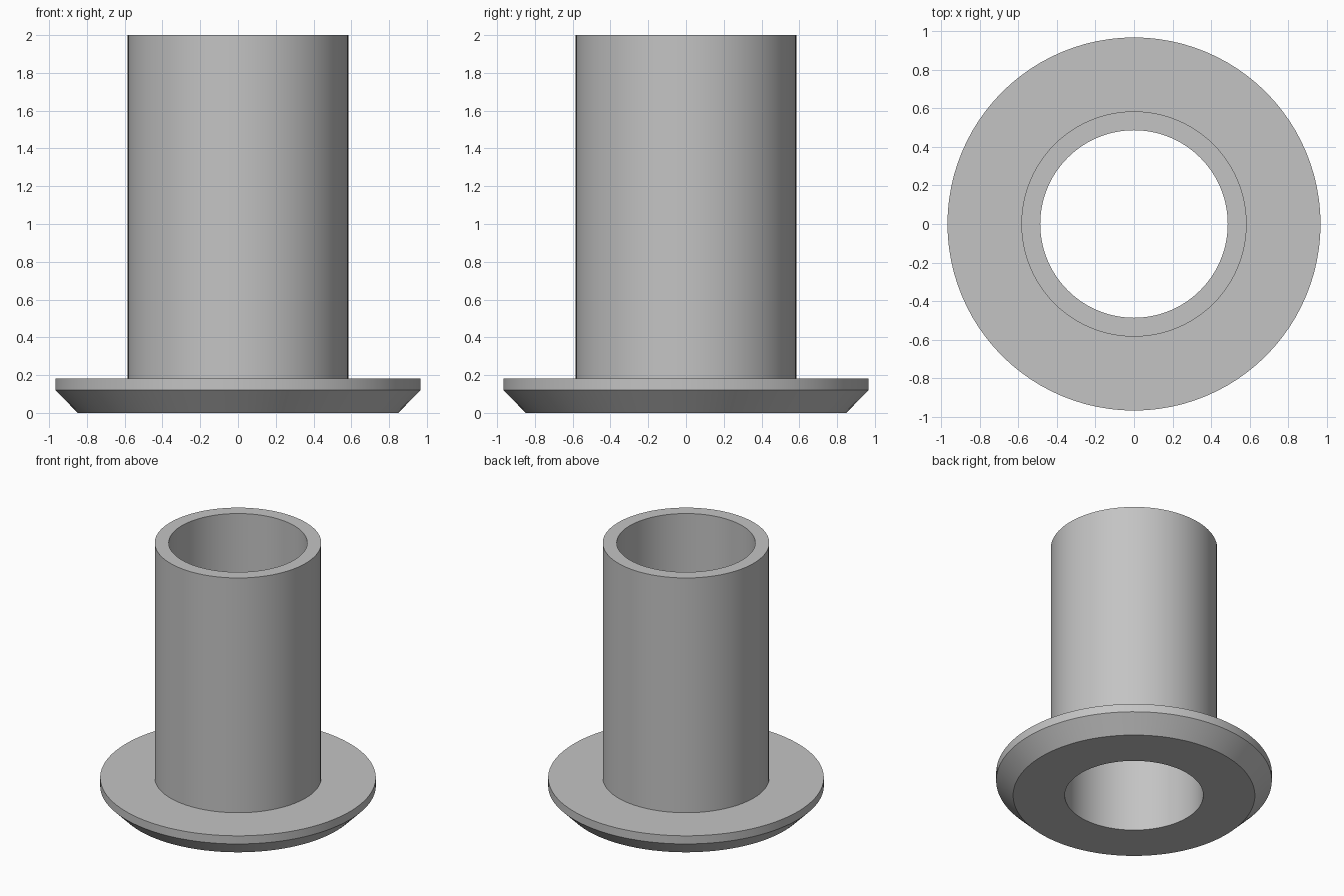
import bpy
import bmesh
import math

cube = bpy.data.objects.get("Cube")
if cube:
    bpy.data.objects.remove(cube, do_unlink=True)

SEGMENTS = 96
BORE, TUBE, RIM, FOOT = 0.486, 0.584, 0.967, 0.848   # radii
CHAMFER_Z, FLANGE_Z, TOP_Z = 0.12, 0.183, 2.0

# Plain grey material
grey = bpy.data.materials.new("plain_grey")
grey.use_nodes = True
colour = (0.55, 0.55, 0.55, 1)
grey.diffuse_color = colour
grey.node_tree.nodes["Principled BSDF"].inputs["Base Color"].default_value = colour

# Closed wall section, running up the outside and down the bore
profile = [(FOOT, 0), (RIM, CHAMFER_Z), (RIM, FLANGE_Z),
           (TUBE, FLANGE_Z), (TUBE, TOP_Z), (BORE, TOP_Z), (BORE, 0)]

# Flanged bushing: the section turned around the z axis
bm = bmesh.new()
rings = []
for i in range(SEGMENTS):
    a = math.tau * i / SEGMENTS
    rings.append([bm.verts.new((r * math.cos(a), r * math.sin(a), z)) for r, z in profile])
for i, ring in enumerate(rings):
    following = rings[(i + 1) % SEGMENTS]
    for j in range(len(profile)):
        k = (j + 1) % len(profile)
        bm.faces.new((ring[j], following[j], following[k], ring[k]))
bmesh.ops.recalc_face_normals(bm, faces=bm.faces)

mesh = bpy.data.meshes.new("flanged_bushing")
bm.to_mesh(mesh)
bm.free()
mesh.materials.append(grey)
bushing = bpy.data.objects.new("flanged_bushing", mesh)
bpy.context.collection.objects.link(bushing)

# Smooth walls with crisp rims
bpy.ops.object.select_all(action="DESELECT")
bushing.select_set(True)
bpy.context.view_layer.objects.active = bushing
bpy.ops.object.shade_smooth_by_angle(angle=math.radians(30))
